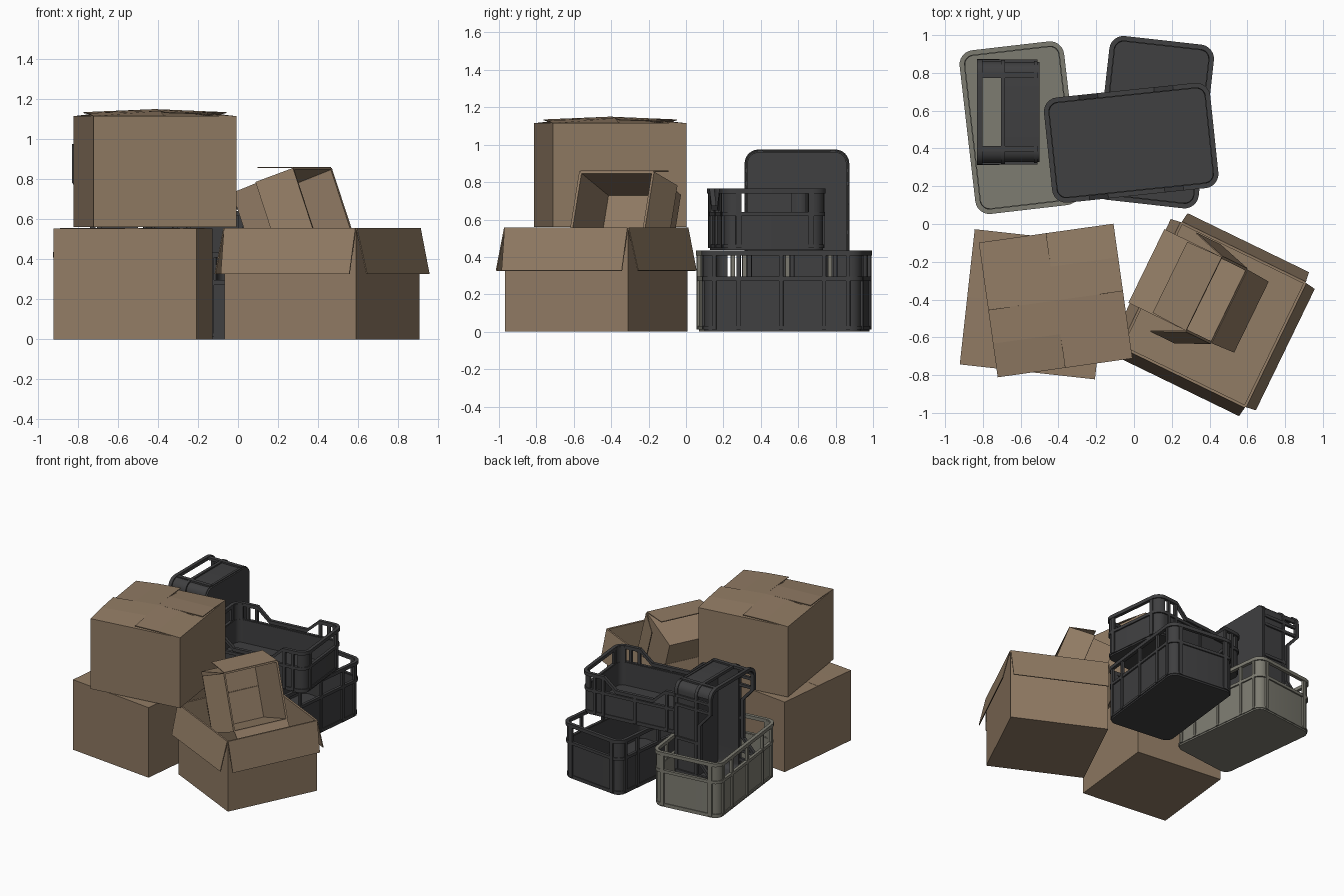
import bpy, bmesh, math
from mathutils import Matrix, Vector

if "Cube" in bpy.data.objects:
    bpy.data.objects.remove(bpy.data.objects["Cube"])


def material(name, rgb):
    m = bpy.data.materials.new(name)
    m.diffuse_color = (*rgb, 1)
    m.use_nodes = True
    m.node_tree.nodes["Principled BSDF"].inputs["Base Color"].default_value = m.diffuse_color
    return m


CARD = material("cardboard brown", (0.285, 0.2, 0.128))
DARK = material("dark plastic", (0.05, 0.05, 0.052))
GREY = material("grey plastic", (0.205, 0.2, 0.165))


def finish(name, bm, mat, matrix, thick=0, smooth=False):
    me = bpy.data.meshes.new(name)
    bm.to_mesh(me)
    bm.free()
    ob = bpy.data.objects.new(name, me)
    bpy.context.collection.objects.link(ob)
    me.materials.append(mat)
    ob.matrix_world = matrix
    if thick:
        mod = ob.modifiers.new("thickness", 'SOLIDIFY')
        mod.thickness = thick
        mod.offset = -1
    if smooth:
        bpy.context.view_layer.objects.active = ob
        ob.select_set(True)
        bpy.ops.object.shade_smooth_by_angle(angle=math.radians(35))
        ob.select_set(False)
    return ob


def place(loc, rx=0, ry=0, rz=0):
    r = [math.radians(a) for a in (rx, ry, rz)]
    return Matrix.Translation(loc) @ Matrix.Rotation(r[2], 4, 'Z') @ \
        Matrix.Rotation(r[1], 4, 'Y') @ Matrix.Rotation(r[0], 4, 'X')


def face(bm, *pts):
    bm.faces.new([bm.verts.new(p) for p in pts])


# ---------- cardboard boxes ----------
def carton_shell(name, sx, sy, sz, matrix):
    bm = bmesh.new()
    a, b = sx / 2, sy / 2
    base = [(-a, -b), (a, -b), (a, b), (-a, b)]
    lo = [bm.verts.new((*p, 0)) for p in base]
    hi = [bm.verts.new((*p, sz)) for p in base]
    bm.faces.new(lo[::-1])
    for i in range(4):
        j = (i + 1) % 4
        bm.faces.new((lo[i], lo[j], hi[j], hi[i]))
    finish(name, bm, CARD, matrix, 0.012)


def closed_carton(name, s, h, matrix, edge, peak):
    carton_shell(name, s, s, h, matrix)
    a = s / 2
    # four flaps folded over each other like a pinwheel
    bm = bmesh.new()
    for k in range(4):
        rot = Matrix.Translation((0, 0, h)) @ Matrix.Rotation(k * math.pi / 2, 4, 'Z')
        p = [rot @ Vector(q) for q in (
            (-a, -a, 0), (0, -a, 0), (a, -a, 0), (a, 0, -0.01), (0, 0, peak),
            (-a, 0, edge), (-a, -a / 2, edge * 0.7), (0, -a / 2, peak * 0.75))]
        face(bm, p[0], p[1], p[7], p[6])
        face(bm, p[6], p[7], p[4], p[5])
        face(bm, p[1], p[2], p[3], p[4])
    bmesh.ops.remove_doubles(bm, verts=bm.verts, dist=1e-5)
    finish(name + "_flaps", bm, CARD, matrix, 0.005)


def open_carton(name, sx, sy, sz, matrix, flaps):
    carton_shell(name, sx, sy, sz, matrix)
    # flaps: quarter turn of the side, length, bend angle from upright
    bm = bmesh.new()
    for k, length, ang in flaps:
        half, out = (sy / 2, sx / 2) if k % 2 == 0 else (sx / 2, sy / 2)
        t = math.radians(ang)
        rot = Matrix.Rotation(k * math.pi / 2, 4, 'Z')
        o, z = out + length * math.sin(t), sz + length * math.cos(t)
        e = half - 0.008
        face(bm, *[rot @ Vector(q) for q in (
            (out, -half, sz), (out, half, sz), (o, e, z), (o, -e, z))])
    finish(name + "_flaps", bm, CARD, matrix, 0.006)


closed_carton("lower_carton", 0.72, 0.553, place((-0.525, -0.425, 0), rz=-6.3), 0.002, 0.004)
closed_carton("upper_carton", 0.72, 0.555, place((-0.415, -0.405, 0.56), rz=8), 0.02, 0.035)
open_carton("open_carton", 0.73, 0.73, 0.555, place((0.42, -0.48, 0), rz=-25.9),
            [(k, 0.235, 167) for k in range(4)])
open_carton("tilted_carton", 0.43, 0.434, 0.36, place((0.132, -0.254, 0.53), ry=70, rz=-26),
            [(0, 0.2, 70), (1, 0.2, 165), (2, 0.2, 160), (3, 0.2, 156)])


# ---------- plastic crates ----------
def outline(L, W, r, n=6):
    """Rounded rectangle points, each tagged with its corner number or None."""
    pts = []
    breaks = (0.25, 0.15, -0.15, -0.25)
    for c, (sx, sy) in enumerate(((1, 1), (-1, 1), (-1, -1), (1, -1))):
        for i in range(n + 1):
            a = (c + i / n) * math.pi / 2
            pts.append((sx * (L / 2 - r) + r * math.cos(a),
                        sy * (W / 2 - r) + r * math.sin(a), c))
        if c == 0:
            pts += [(x, W / 2, None) for x in breaks]
        if c == 2:
            pts += [(-x, -W / 2, None) for x in breaks]
    return pts


def ring(bm, L, W, r, t, z0, z1, corners_only=False):
    """Band following the outline; z0 and z1 are functions of x."""
    out, inn = outline(L, W, r), outline(L - 2 * t, W - 2 * t, r - t)
    n = len(out)
    cols = []
    for o, i in zip(out, inn):
        b, u = z0(o[0]), z1(o[0])
        cols.append([bm.verts.new(q) for q in (
            (o[0], o[1], b), (o[0], o[1], u), (i[0], i[1], u), (i[0], i[1], b))])

    def keep(k):
        c = out[k % n][2]
        return not corners_only or (c is not None and c == out[(k + 1) % n][2])
    for k in range(n):
        if not keep(k):
            continue
        A, B = cols[k], cols[(k + 1) % n]
        for q in range(4):
            w = (q + 1) % 4
            bm.faces.new((A[q], B[q], B[w], A[w]))
        if not keep(k - 1):
            bm.faces.new(A)
        if not keep(k + 1):
            bm.faces.new(B[::-1])


def block(bm, x, y, sx, sy, z0, z1):
    m = Matrix.Translation((x, y, (z0 + z1) / 2)) @ Matrix.Diagonal((sx, sy, z1 - z0, 1))
    bmesh.ops.create_cube(bm, size=1, matrix=m)


def crate(name, mat, matrix, L, W, H, sill, dip, long_ribs):
    bm = bmesh.new()
    r = 0.075

    def top(x):
        k = min(1, max(0, (0.25 - abs(x)) / 0.1))
        return H - dip * k

    def flat(z):
        return lambda x: z
    # floor slab
    pts = outline(L - 0.03, W - 0.03, r - 0.015)
    face(bm, *[(p[0], p[1], 0) for p in pts[::-1]])
    face(bm, *[(p[0], p[1], 0.02) for p in pts])
    # solid wall, foot band, sill band, corner posts and top rail
    ring(bm, L - 0.03, W - 0.03, r - 0.015, 0.015, flat(0), flat(sill))
    ring(bm, L - 0.018, W - 0.018, r - 0.009, 0.01, flat(0.012), flat(0.03))
    ring(bm, L - 0.008, W - 0.008, r - 0.004, 0.022, flat(sill - 0.018), flat(sill + 0.005))
    ring(bm, L - 0.02, W - 0.02, r - 0.01, 0.018, flat(sill), flat(H - 0.01), True)
    ring(bm, L, W, r, 0.026, lambda x: top(x) - 0.027, top)
    # upright ribs that carry on as posts between the windows
    for s in (-1, 1):
        for x in long_ribs:
            block(bm, x, s * (W / 2 - 0.013), 0.022, 0.02, 0.012, top(x) - 0.01)
        for y in (-0.195, 0.195):
            block(bm, s * (L / 2 - 0.013), y, 0.02, 0.03, 0.012, H - 0.01)
    bmesh.ops.recalc_face_normals(bm, faces=bm.faces)
    finish(name, bm, mat, matrix, smooth=True)


TALL = (0.872, 0.557, 0.435, 0.29, 0, (-0.36, -0.23, 0, 0.23, 0.36))
LOW = (0.885, 0.56, 0.33, 0.2, 0.09, (-0.33, -0.26, 0, 0.26, 0.33))
crate("grey_crate", GREY, place((-0.605, 0.51, 0), rz=96.6), *TALL)
crate("dark_lower_crate", DARK, place((0.106, 0.539, 0), rz=83.6), *TALL)
crate("dark_stacked_crate", DARK, place((-0.015, 0.43, 0.436), rz=6), *LOW)
crate("dark_upright_crate", DARK, place((-0.5, 0.593, 0.532), ry=-90), *LOW)
